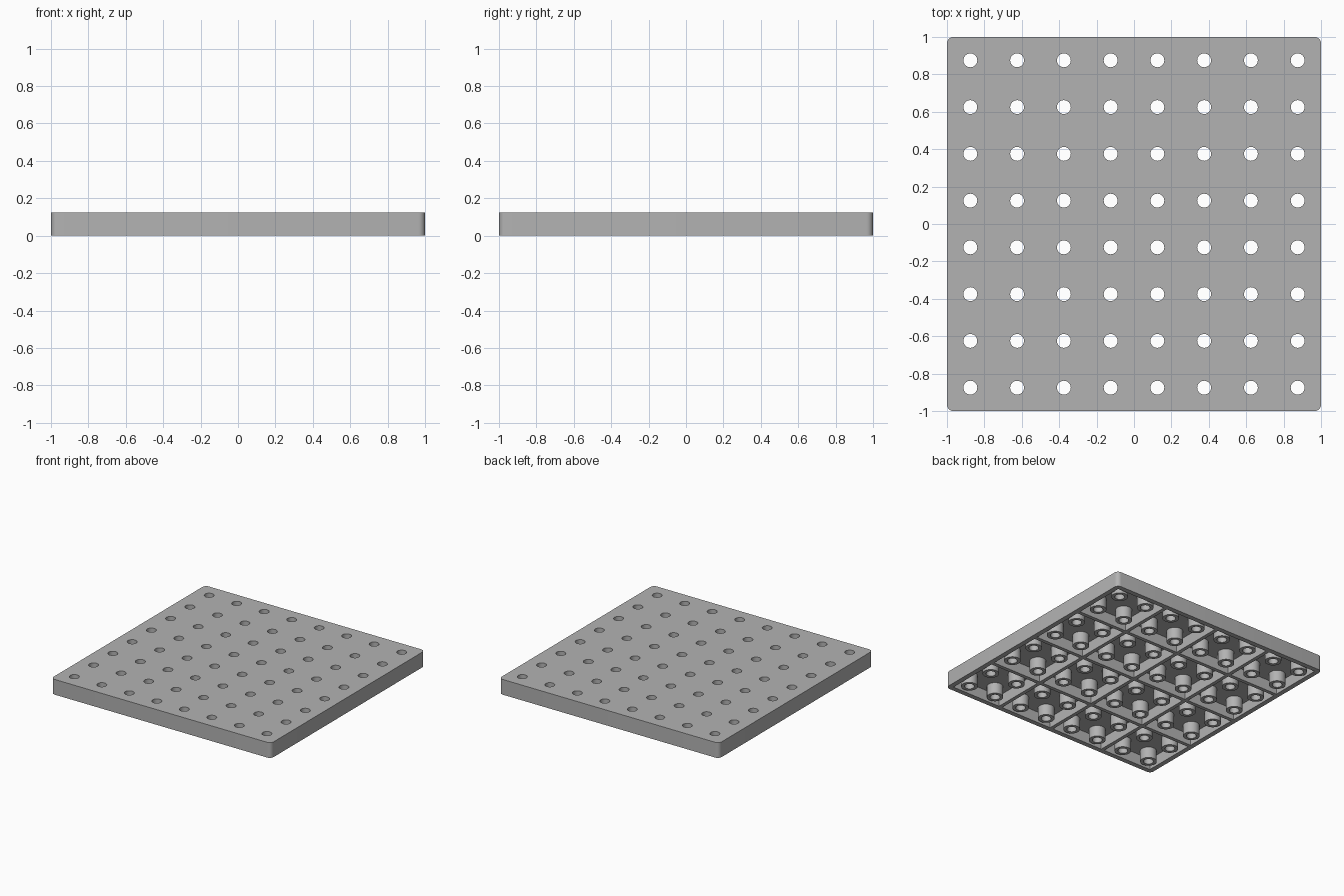
import bpy, bmesh, math
from mathutils import Matrix, Vector

HEIGHT, DECK = 0.125, 0.035      # overall height, thickness of the top skin
RIM, RIB = 0.04, 0.03            # outer wall and inner rib thickness
HOLE_R, BOSS_R, CORNER_R = 0.037, 0.062, 0.035
SIDES = 32

if "Cube" in bpy.data.objects:
    bpy.data.objects.remove(bpy.data.objects["Cube"])

grey = bpy.data.materials.new("plain grey")
grey.use_nodes = True
grey.diffuse_color = (0.45, 0.45, 0.45, 1)
grey.node_tree.nodes["Principled BSDF"].inputs["Base Color"].default_value = grey.diffuse_color


def finish(bm, name):
    bmesh.ops.recalc_face_normals(bm, faces=bm.faces)
    mesh = bpy.data.meshes.new(name)
    bm.to_mesh(mesh)
    bm.free()
    mesh.materials.append(grey)
    obj = bpy.data.objects.new(name, mesh)
    bpy.context.collection.objects.link(obj)
    return obj


def add_box(bm, x0, x1, y0, y1, z0, z1):
    size = Matrix.Diagonal((x1 - x0, y1 - y0, z1 - z0, 1))
    mid = Vector((x0 + x1, y0 + y1, z0 + z1)) / 2
    return bmesh.ops.create_cube(bm, size=1, matrix=Matrix.Translation(mid) @ size)["verts"]


def cut(target, cutter):
    mod = target.modifiers.new("cut", "BOOLEAN")
    mod.operation, mod.solver, mod.object = "DIFFERENCE", "EXACT", cutter
    bpy.context.view_layer.objects.active = target
    bpy.ops.object.modifier_apply(modifier=mod.name)
    bpy.data.objects.remove(cutter)


def smooth(obj):
    bpy.ops.object.select_all(action="DESELECT")
    obj.select_set(True)
    bpy.context.view_layer.objects.active = obj
    bpy.ops.object.shade_smooth_by_angle(angle=math.radians(30))


spots = [(-0.875 + 0.25 * i, -0.875 + 0.25 * j) for i in range(8) for j in range(8)]

# Slab with rounded upright corners
bm = bmesh.new()
add_box(bm, -1, 1, -1, 1, 0, HEIGHT)
upright = [e for e in bm.edges if abs(e.verts[0].co.z - e.verts[1].co.z) > 0.01]
bmesh.ops.bevel(bm, geom=upright, offset=CORNER_R, segments=6, profile=0.5, affect="EDGES")
plate = finish(bm, "ribbed_plate")

# Pockets underneath, leaving the rim and the ribs
spans = []
for i in range(4):
    lo, hi = -1 + 0.5 * i, -0.5 + 0.5 * i
    spans.append((lo + (RIM if i == 0 else RIB / 2), hi - (RIM if i == 3 else RIB / 2)))
bm = bmesh.new()
for x0, x1 in spans:
    for y0, y1 in spans:
        add_box(bm, x0, x1, y0, y1, -0.1, HEIGHT - DECK)
cut(plate, finish(bm, "pocket_cutter"))

# Round holes through the top skin
bm = bmesh.new()
for x, y in spots:
    bmesh.ops.create_cone(bm, cap_ends=True, segments=SIDES, radius1=HOLE_R, radius2=HOLE_R,
                          depth=0.5, matrix=Matrix.Translation((x, y, 0)))
cut(plate, finish(bm, "hole_cutter"))
smooth(plate)

# Tubular bosses around the holes, open into the skin
bm = bmesh.new()
for x, y in spots:
    rings = []
    for r, z in ((HOLE_R, HEIGHT - DECK), (HOLE_R, 0), (BOSS_R, 0), (BOSS_R, HEIGHT - DECK)):
        rings.append([bm.verts.new((x + r * math.cos(a), y + r * math.sin(a), z))
                      for a in (math.tau * k / SIDES for k in range(SIDES))])
    for a, b in zip(rings, rings[1:]):
        for k in range(SIDES):
            n = (k + 1) % SIDES
            # outward winding around the open tube
            bm.faces.new((a[k], a[n], b[n], b[k]))
bosses = finish(bm, "hole_bosses")
smooth(bosses)
